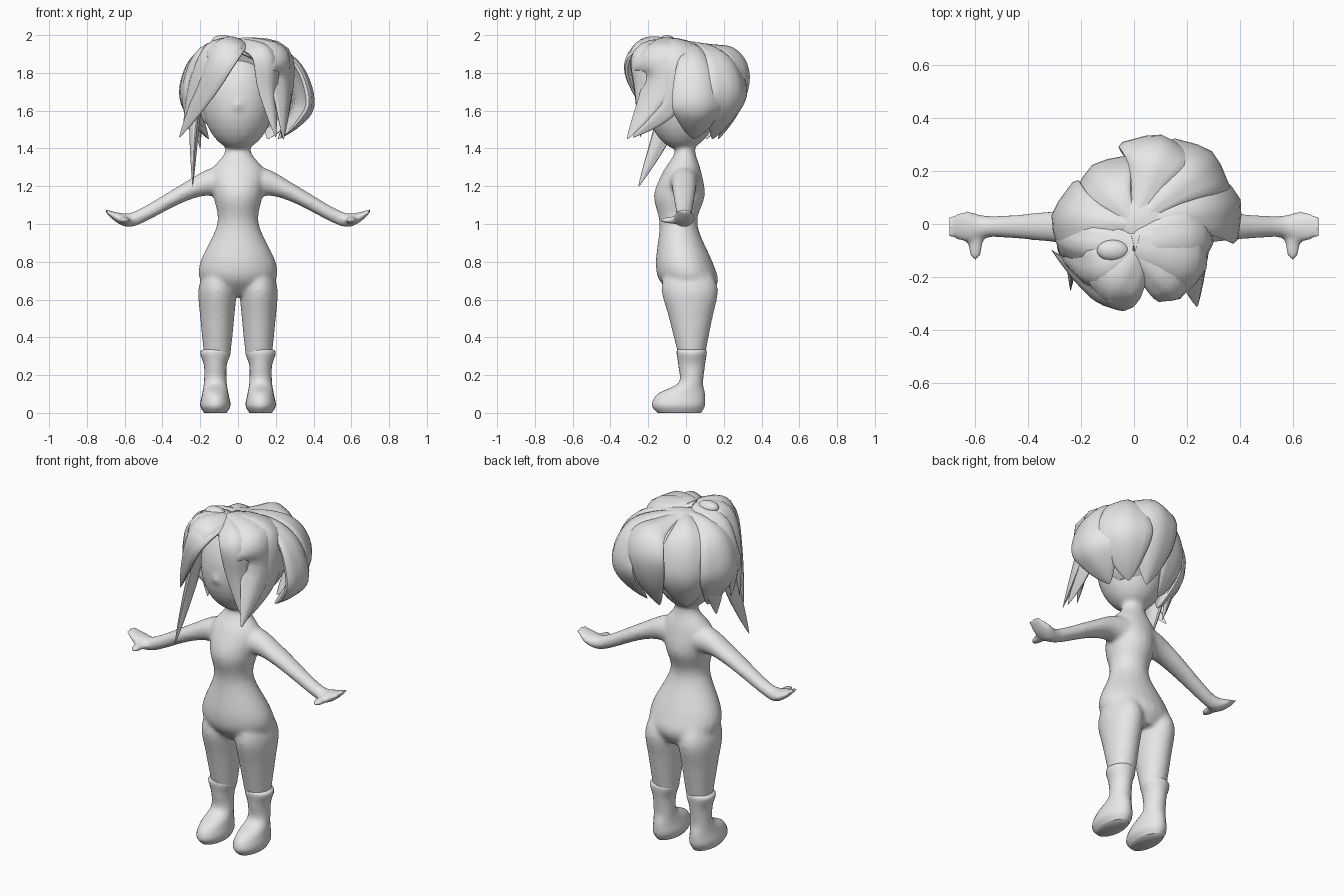
import bpy, bmesh
from math import sin, cos, pi, radians
from mathutils import Vector, Matrix

default_cube = bpy.data.objects.get("Cube")
if default_cube:
    bpy.data.objects.remove(default_cube)

grey = bpy.data.materials.new("plain_grey")
grey.use_nodes = True
colour = (0.8, 0.8, 0.8, 1)
grey.diffuse_color = colour
grey.node_tree.nodes["Principled BSDF"].inputs["Base Color"].default_value = colour


def finish(name, bm, angle):
    bmesh.ops.recalc_face_normals(bm, faces=bm.faces)
    mesh = bpy.data.meshes.new(name)
    bm.to_mesh(mesh)
    bm.free()
    mesh.materials.append(grey)
    part = bpy.data.objects.new(name, mesh)
    bpy.context.collection.objects.link(part)
    bpy.ops.object.select_all(action="DESELECT")
    part.select_set(True)
    bpy.context.view_layer.objects.active = part
    bpy.ops.object.shade_smooth_by_angle(angle=radians(angle))
    return part


def spline(rows, steps=5):
    """Catmull-Rom interpolation of rows of numbers."""
    rows = [Vector(row) for row in rows]
    last = len(rows) - 1
    result = []
    for i in range(last):
        before, start, end, after = rows[max(i - 1, 0)], rows[i], rows[i + 1], rows[min(i + 2, last)]
        leave, arrive = (end - before) / 2, (after - start) / 2
        for step in range(steps):
            t = step / steps
            ease = t * t * (3 - 2 * t)
            result.append(start.lerp(end, ease) + leave * (t * (1 - t) ** 2) - arrive * (t * t * (1 - t)))
    return result + [rows[last]]


def bridge(bm, rings):
    """Skin a list of point rings and cap both ends."""
    loops = [[bm.verts.new(point) for point in ring] for ring in rings]
    for lower, upper in zip(loops, loops[1:]):
        for i in range(len(lower)):
            bm.faces.new((lower[i - 1], lower[i], upper[i], upper[i - 1]))
    bm.faces.new(loops[0])
    bm.faces.new(loops[-1])


def ellipse(centre, u, v, count=24):
    angles = [2 * pi * i / count for i in range(count)]
    return [centre + u * cos(angle) + v * sin(angle) for angle in angles]


def column(bm, x, rows):
    """Upright loft; each row is height, half width, front, back."""
    rings = []
    for z, half, front, back in spline(rows):
        centre = Vector((x, (front + back) / 2, z))
        rings.append(ellipse(centre, Vector((half, 0, 0)), Vector((0, (back - front) / 2, 0))))
    bridge(bm, rings)


def limb(bm, side, rows):
    """Sideways loft; each row is distance out, height, half height, half depth."""
    rings = []
    for x, z, tall, deep in spline(rows):
        rings.append(ellipse(Vector((side * x, -0.01, z)), Vector((0, deep, 0)), Vector((0, 0, tall))))
    bridge(bm, rings)


def ball(bm, centre, radii):
    matrix = Matrix.Translation(centre) @ Matrix.Diagonal((*radii, 1))
    bmesh.ops.create_uvsphere(bm, u_segments=32, v_segments=16, radius=1, matrix=matrix)


# Body: torso, head, ears, arms and legs fused into one skin
torso = [(1.5, .07, -.06, .05), (1.38, .07, -.06, .05), (1.28, .14, -.12, .08), (1.15, .13, -.17, .1),
         (1, .11, -.14, .06), (.8, .2, -.16, .14), (.7, .2, -.14, .17), (.62, .13, -.06, .13)]
leg = [(.75, .07, -.11, .13), (.65, .1, -.13, .17), (.5, .09, -.09, .14), (.3, .07, -.04, .1)]
arm = [(.04, 1.22, .09, .09), (.16, 1.22, .07, .07), (.3, 1.16, .05, .06),
       (.54, 1.03, .04, .04), (.63, 1.03, .03, .06), (.7, 1.07, .01, .04)]
bm = bmesh.new()
column(bm, 0, torso)
ball(bm, (0, -.02, 1.66), (.19, .19, .27))
ball(bm, (0, -.19, 1.63), (.03, .03, .04))
for side in (1, -1):
    column(bm, side * .11, leg)
    limb(bm, side, arm)
    ball(bm, (side * .6, -.07, 1.02), (.03, .07, .02))
    ball(bm, (side * .19, .03, 1.6), (.02, .04, .09))
body = finish("body", bm, 180)
fuse = body.modifiers.new("fuse", "REMESH")
fuse.mode = "VOXEL"
fuse.voxel_size = .01
fuse.use_smooth_shade = True
soften = body.modifiers.new("soften", "SMOOTH")
soften.iterations = 14

# Boots
boot = [(.34, .05, -.04, .1), (.32, .08, -.05, .11), (.25, .06, -.04, .1), (.16, .06, -.04, .09),
        (.1, .07, -.15, .1), (.04, .08, -.18, .1), (0, .06, -.15, .08)]
for side, label in ((1, "left"), (-1, "right")):
    bm = bmesh.new()
    column(bm, side * .12, boot)
    finish(label + "_boot", bm, 60)

# Hair cap over the back of the skull, open at the face and neck
bm = bmesh.new()
ball(bm, (.03, 0, 1.72), (.25, .22, .25))
for point, normal in (((0, -.06, 1.7), (0, -1, -.5)), ((0, 0, 1.5), (0, 0, -1))):
    geometry = bm.verts[:] + bm.edges[:] + bm.faces[:]
    cut = bmesh.ops.bisect_plane(bm, geom=geometry, plane_co=point, plane_no=normal, clear_outer=True)
    rim = [item for item in cut["geom_cut"] if isinstance(item, bmesh.types.BMEdge)]
    bmesh.ops.contextual_create(bm, geom=rim)
finish("hair_cap", bm, 40)


def lock(name, path, width, fall):
    """Ridged hair lock curved round the head; a larger fall keeps it wide for longer."""
    points = spline(path)
    last = len(points) - 1
    heart = Vector((.03, -.03, 1.68))
    rings = []
    for i, point in enumerate(points):
        along = (points[min(i + 1, last)] - points[max(i - 1, 0)]).normalized()
        outward = point - heart
        outward = (outward - along * outward.dot(along)).normalized()
        sideways = along.cross(outward)
        swell = max(sin(pi * (.1 + .9 * i / last) ** fall), .03)
        half, thick = width * swell, (.02 + width / 6) * swell
        ring = []
        for k in range(16):
            angle = pi * k / 8
            across = half * cos(angle)
            lift = thick * sin(angle) * (1 + cos(4 * angle) / 5) - across * across
            ring.append(point + sideways * across + outward * lift)
        rings.append(ring)
    bm = bmesh.new()
    bridge(bm, rings)
    finish(name, bm, 45)


# Back and side locks fan out from the crown: direction, reach, height of the bulge
crown, hem = 1.96, 1.45
for name, turn, reach, bulge in (("left_side", 12, .36, 1.65), ("back_left", 42, .35, 1.7), ("back", 72, .3, 1.78),
                                 ("back_right", 125, .22, 1.7), ("right_side", 175, .26, 1.7)):
    profile = [(0, crown), (.5, crown - .03), (.85, (crown + bulge) / 2 + .02), (1, bulge),
               (.87, (bulge + hem) / 2), (.6, hem)]
    heading = Vector((cos(radians(turn)), sin(radians(turn)), 0))
    lock(name + "_lock", [heading * reach * out + Vector((0, 0, z)) for out, z in profile], .15, 1.6)

# Front locks sweep from the parting over a shoulder and a cheek point to a sharp tip
parting = (0, -.1, crown)
for name, shoulder, cheek, tip, width in (
        ("left_bang", (.2, -.16, 1.9), (.23, -.15, 1.75), (.24, -.31, 1.45), .15),
        ("left_bang_fold", (.14, -.24, 1.9), (.16, -.24, 1.7), (.2, -.24, 1.46), .08),
        ("left_bang_rear", (.23, -.06, 1.9), (.25, -.1, 1.65), (.23, -.28, 1.46), .12),
        ("right_bang", (-.08, -.26, 1.9), (-.18, -.22, 1.7), (-.31, -.1, 1.46), .1),
        ("right_bang_upper", (-.13, -.18, 1.92), (-.23, -.14, 1.74), (-.29, -.09, 1.5), .1),
        ("right_bang_rear", (-.18, -.08, 1.9), (-.27, -.06, 1.7), (-.26, -.05, 1.5), .08),
        ("right_long_strand", (-.2, -.05, 1.85), (-.23, -.1, 1.55), (-.24, -.25, 1.2), .09),
        ("right_rear_tail", (-.2, .02, 1.8), (-.22, .04, 1.6), (-.2, 0, 1.4), .1),
        ("top_fringe", (-.07, -.22, 1.94), (-.1, -.28, 1.85), (-.17, -.26, 1.7), .1)):
    lock(name, [parting, shoulder, cheek, tip], width, .8)

# Small tuft at the crown
bm = bmesh.new()
ball(bm, (-.08, -.1, 1.97), (.06, .04, .03))
finish("crown_tuft", bm, 180)
